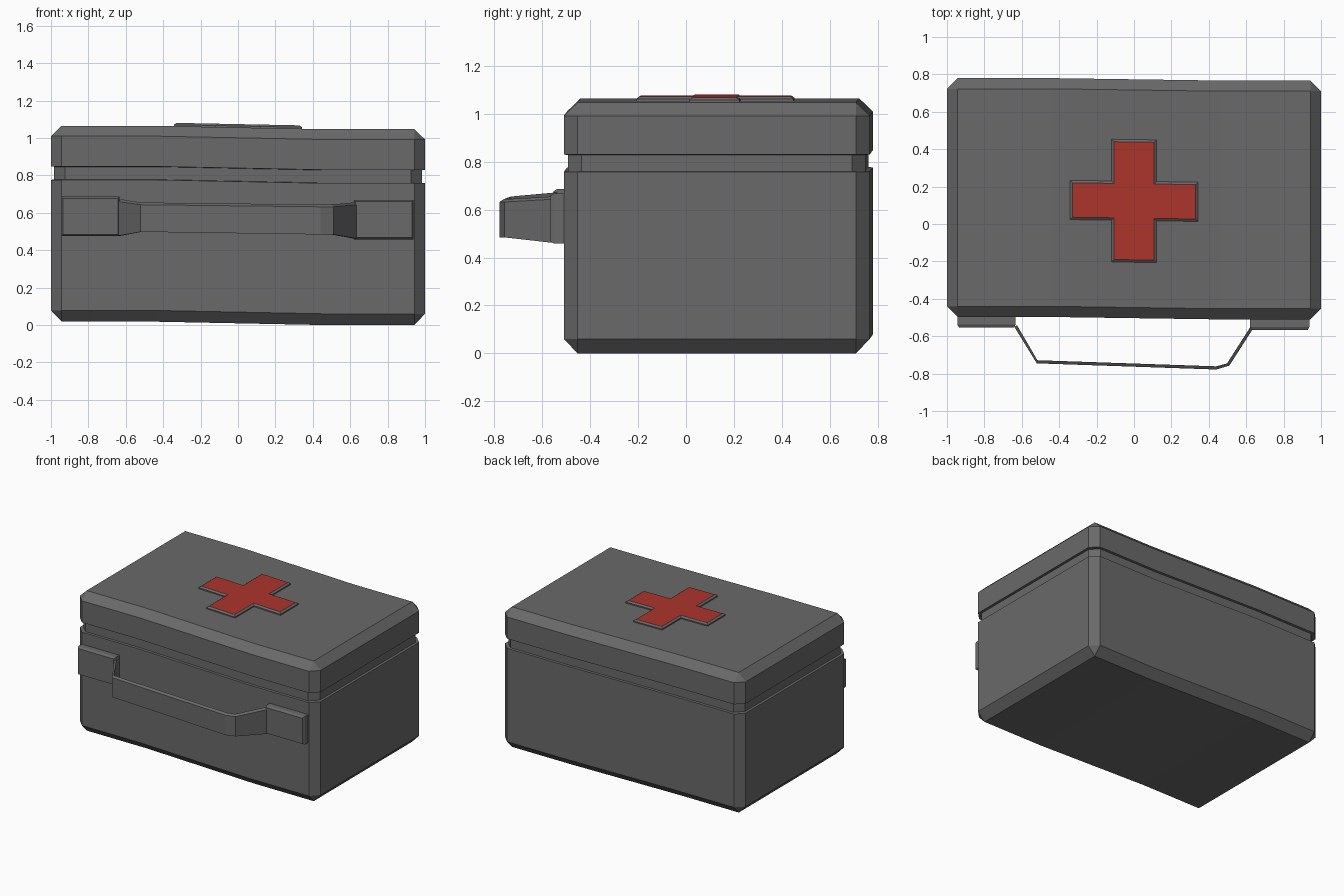
import bpy, bmesh
from mathutils import Vector

if "Cube" in bpy.data.objects:
    bpy.data.objects.remove(bpy.data.objects["Cube"])


def material(name, colour):
    m = bpy.data.materials.new(name)
    m.diffuse_color = (*colour, 1)
    m.use_nodes = True
    m.node_tree.nodes["Principled BSDF"].inputs["Base Color"].default_value = m.diffuse_color
    return m


grey = material("dark_grey", (0.142, 0.142, 0.142))
red = material("red", (0.415, 0.035, 0.025))


def warp(v):
    """Slight sag of the whole case from left to right."""
    t = min(max((v.x + 0.45) / 0.9, 0), 1)
    v.y += 0.013 * (1 - t)
    v.z += 0.018 * (1 - t)


def loft(bm, rings):
    """Bridge successive rings of points, closing both ends; returns the caps."""
    loops = [[bm.verts.new(p) for p in r] for r in rings]
    n = len(loops[0])
    for a, b in zip(loops, loops[1:]):
        for i in range(n):
            j = (i + 1) % n
            bm.faces.new((a[i], a[j], b[j], b[i]))
    return [bm.faces.new(loops[0][::-1]), bm.faces.new(loops[-1])]


def finish(bm, name, cuts=(), bend=True):
    bmesh.ops.remove_doubles(bm, verts=bm.verts, dist=0.0005)
    for x in cuts:
        bmesh.ops.bisect_plane(bm, geom=bm.verts[:] + bm.edges[:] + bm.faces[:],
                               plane_co=(x, 0, 0), plane_no=(1, 0, 0))
    if bend:
        for v in bm.verts:
            warp(v.co)
    bmesh.ops.recalc_face_normals(bm, faces=bm.faces)
    me = bpy.data.meshes.new(name)
    bm.to_mesh(me)
    bm.free()
    me.materials.append(grey)
    me.materials.append(red)
    ob = bpy.data.objects.new(name, me)
    bpy.context.collection.objects.link(ob)
    return ob


# Case: stacked octagonal rings (bottom chamfer, body, groove, lid, top chamfer)
Y0, Y1, C = -0.51, 0.767, 0.057


def ring(z, inset=0.0, corner=C):
    x, a, b, c = 1 - inset, Y0 + inset, Y1 - inset, corner
    return [(x - c, a, z), (x, a + c, z), (x, b - c, z), (x - c, b, z),
            (c - x, b, z), (-x, b - c, z), (-x, a + c, z), (c - x, a, z)]


G = 0.017
bm = bmesh.new()
loft(bm, [ring(0, C, 0), ring(0.06), ring(0.758), ring(0.76, G), ring(0.828, G),
          ring(0.83), ring(0.992), ring(1.047, C, 0)])
finish(bm, "case", cuts=(-0.45, -0.15, 0.15, 0.45))


# Cross emblem: grey bevelled rim with a red top face
def cross(z, d):
    L, H, w, h = 0.342 - d, 0.328 - d, 0.12 - d, 0.105 - d
    pts = [(L, -h), (L, h), (w, h), (w, H), (-w, H), (-w, h),
           (-L, h), (-L, -h), (-w, -h), (-w, -H), (w, -H), (w, -h)]
    return [(x, y + 0.117, z) for x, y in pts]


bm = bmesh.new()
caps = loft(bm, [cross(1.035, 0), cross(1.055, 0), cross(1.065, 0.013)])
caps[1].material_index = 1
finish(bm, "cross")

# Handle mounts: pads on the front face with a sloping top
for x0, x1, name in ((-0.945, -0.633, "left_mount"), (0.62, 0.938, "right_mount")):
    bm = bmesh.new()

    def rect(y, d):
        return [(x0 + d, y, 0.458 + d), (x1 - d, y, 0.458 + d),
                (x1 - d, y, 0.668 - d), (x0 + d, y, 0.668 - d)]

    loft(bm, [rect(-0.49, 0), rect(-0.55, 0), rect(-0.566, 0.009)])
    finish(bm, name)

# Handle strap: thin band following a bent path (x, y, z low, z high)
path = [(-0.64, -0.550, 0.477, 0.672), (-0.52, -0.745, 0.498, 0.655),
        (0.44, -0.778, 0.484, 0.644), (0.51, -0.757, 0.484, 0.644),
        (0.635, -0.562, 0.462, 0.655)]
T = 0.017
bm = bmesh.new()
rings = []
for i, (x, y, lo, hi) in enumerate(path):
    a, b = path[max(i - 1, 0)], path[min(i + 1, len(path) - 1)]
    n = Vector((a[1] - b[1], b[0] - a[0], 0)).normalized() * T
    rings.append([(x, y, lo), (x, y, hi - 0.012),
                  (x + n.x, y + n.y, hi), (x + n.x, y + n.y, lo)])
loft(bm, rings)
finish(bm, "handle", bend=False)
